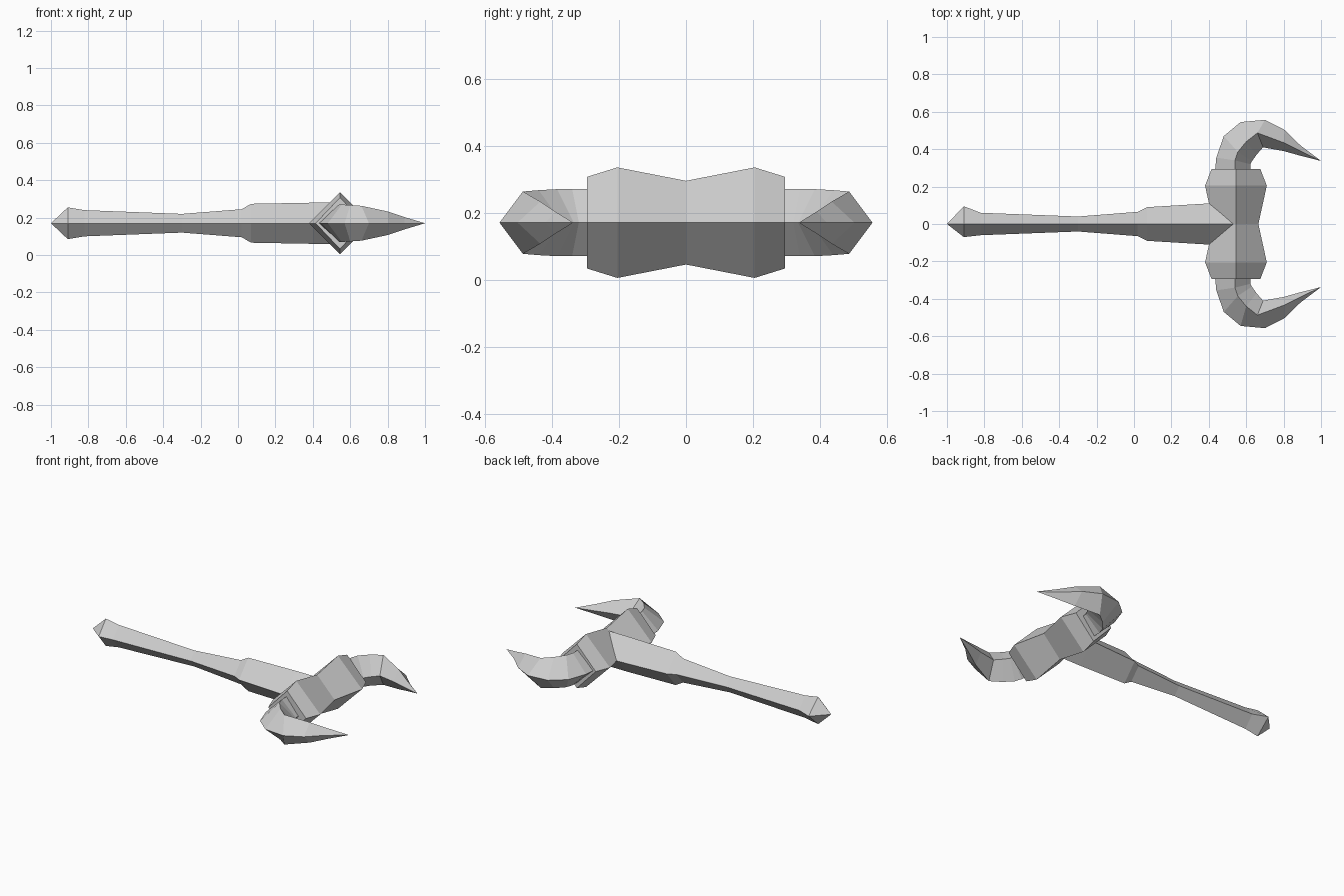
import bpy
import bmesh
from mathutils import Vector

cube = bpy.data.objects.get("Cube")
if cube:
    bpy.data.objects.remove(cube)

MID = 0.17      # height of the symmetry plane
HEAD_X = 0.545  # centre line of the head

grey = bpy.data.materials.new("plain grey")
grey.use_nodes = True
colour = (0.62, 0.62, 0.62, 1)
grey.diffuse_color = colour
grey.node_tree.nodes["Principled BSDF"].inputs["Base Color"].default_value = colour


def diamond_loft(name, rings):
    """Loft four-sided rings; each is (one side, ridge, other side, half height) in plan."""
    bm = bmesh.new()
    loops = []
    for a, ridge, b, h in rings:
        pts = [(*a, MID), (*ridge, MID + h), (*b, MID), (*ridge, MID - h)]
        loops.append([bm.verts.new(Vector(p)) for p in pts])
    for r, s in zip(loops, loops[1:]):
        for i in range(4):
            j = (i + 1) % 4
            bm.faces.new((r[i], r[j], s[j], s[i]))
    bm.faces.new(loops[0])
    bm.faces.new(loops[-1])
    bmesh.ops.remove_doubles(bm, verts=bm.verts, dist=0.0005)
    bmesh.ops.recalc_face_normals(bm, faces=bm.faces)
    mesh = bpy.data.meshes.new(name)
    bm.to_mesh(mesh)
    bm.free()
    mesh.materials.append(grey)
    obj = bpy.data.objects.new(name, mesh)
    bpy.context.collection.objects.link(obj)
    return obj


# Handle: x, left reach, right reach, half height
handle = [(-1, 0, 0, 0), (-0.91, 0.095, 0.07, 0.085), (-0.82, 0.06, 0.06, 0.07),
          (-0.3, 0.04, 0.04, 0.05), (0.02, 0.065, 0.065, 0.075),
          (0.07, 0.09, 0.09, 0.104), (0.4, 0.11, 0.11, 0.11), (0.545, 0.11, 0.11, 0.11)]
diamond_loft("handle", [((x, l), (x, 0), (x, -r), h) for x, l, r, h in handle])

# Head: y, half width, half height
half = [(0.295, 0.13, 0.137), (0.205, 0.165, 0.165)]
head = [(-y, w, h) for y, w, h in half] + [(0, 0.12, 0.125)] + half[::-1]
diamond_loft("head", [((HEAD_X - w, y), (HEAD_X, y), (HEAD_X + w, y), h) for y, w, h in head])

# Curved horns: outer edge, ridge, inner edge, half height
horn = [((0.43, 0.25), (0.54, 0.25), (0.622, 0.25), 0.1),
        ((0.44, 0.355), (0.54, 0.34), (0.622, 0.32), 0.1),
        ((0.48, 0.47), (0.555, 0.385), (0.63, 0.335), 0.1),
        ((0.57, 0.545), (0.60, 0.44), (0.655, 0.37), 0.097),
        ((0.70, 0.557), (0.66, 0.487), (0.69, 0.41), 0.093),
        ((0.805, 0.503), (0.80, 0.435), (0.80, 0.39), 0.063),
        ((0.89, 0.42), (0.89, 0.39), (0.89, 0.365), 0.033),
        ((1.0, 0.337), (1.0, 0.337), (1.0, 0.337), 0)]
for name, s in (("back_horn", 1), ("front_horn", -1)):
    diamond_loft(name, [tuple((p[0], p[1] * s) for p in ring[:3]) + (ring[3],) for ring in horn])
